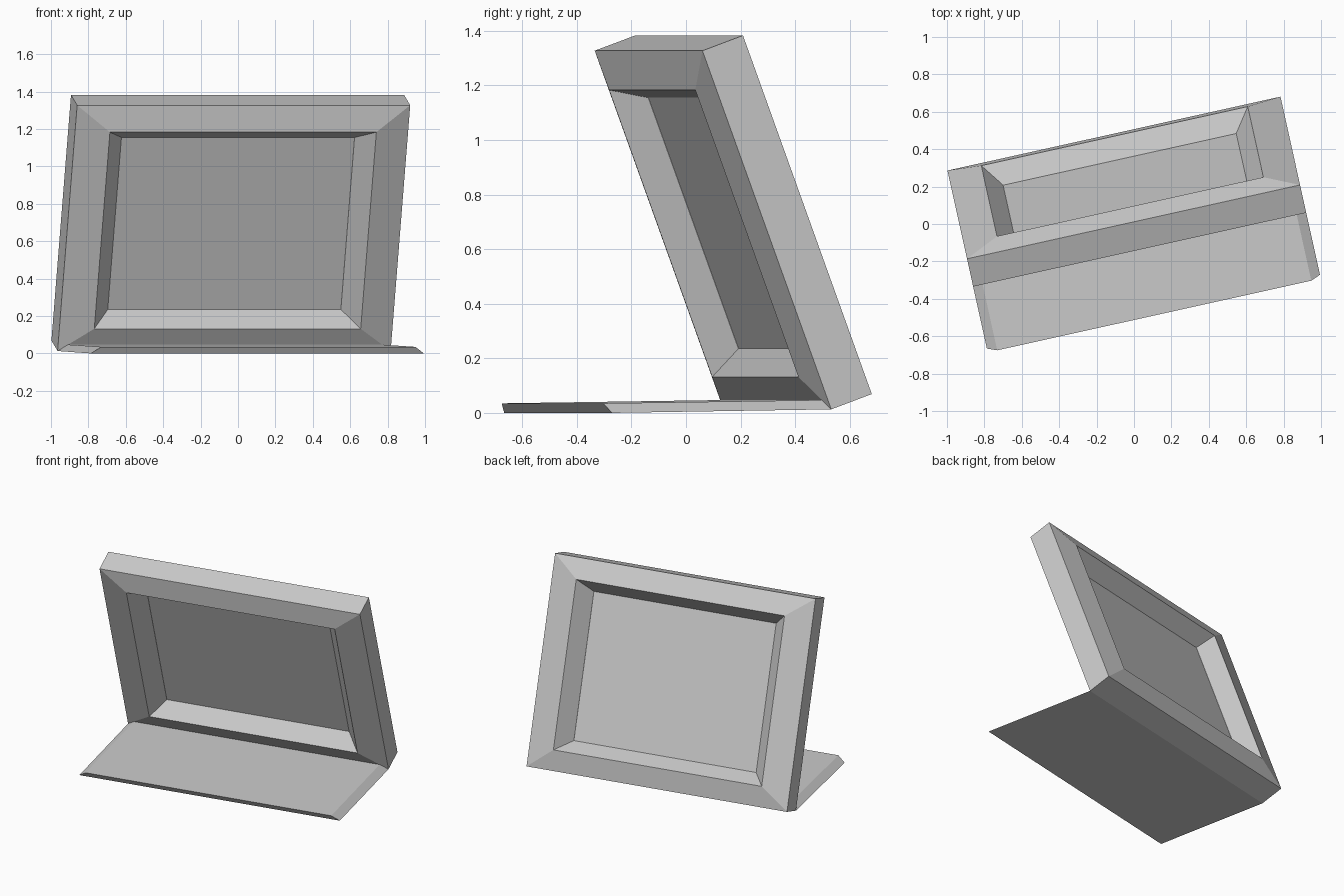
import bpy, bmesh, math
from mathutils import Matrix, Vector

cube = bpy.data.objects.get("Cube")
if cube:
    bpy.data.objects.remove(cube)

# Main sizes
HALF_W, HEIGHT, DEPTH = 0.912, 1.40, 0.162
YAW, LEAN = math.radians(12.5), math.radians(20.2)

grey = bpy.data.materials.new("plain grey")
grey.use_nodes = True
COLOUR = (0.6, 0.6, 0.6, 1)
grey.diffuse_color = COLOUR
grey.node_tree.nodes["Principled BSDF"].inputs["Base Color"].default_value = COLOUR

turn = Matrix.Rotation(YAW, 4, 'Z')
upright = turn @ Matrix.Translation((0, 0.343, 0.013)) @ Matrix.Rotation(LEAN, 4, 'X')


def rect(scale, depth):
    """Rectangle concentric with the frame at a given depth."""
    return [Vector((sx * HALF_W * scale, depth, HEIGHT / 2 * (1 + sz * scale)))
            for sx, sz in ((-1, -1), (1, -1), (1, 1), (-1, 1))]


def loft(name, loops, matrix, closed=False):
    """Bridge four-cornered loops, either into a ring or with end caps."""
    bm = bmesh.new()
    rings = [[bm.verts.new(p) for p in loop] for loop in loops]
    pairs = list(zip(rings, rings[1:]))
    if closed:
        pairs.append((rings[-1], rings[0]))
    else:
        bm.faces.new(rings[0])
        bm.faces.new(rings[-1])
    for a, b in pairs:
        for i in range(4):
            j = (i + 1) % 4
            bm.faces.new((a[i], a[j], b[j], b[i]))
    bmesh.ops.recalc_face_normals(bm, faces=bm.faces)
    mesh = bpy.data.meshes.new(name)
    bm.to_mesh(mesh)
    bm.free()
    mesh.materials.append(grey)
    obj = bpy.data.objects.new(name, mesh)
    obj.matrix_world = matrix
    bpy.context.collection.objects.link(obj)
    return obj


# Mitred frame: raised lip and sloped inner wall on both sides
profile = [(0.7, 0.072), (0.8, -0.037), (1, 0)]
profile += [(s, DEPTH - d) for s, d in reversed(profile)]
loft("frame", [rect(s, d) for s, d in profile], upright, closed=True)

# Thin recessed panel filling the opening
loft("panel", [rect(0.702, d) for d in (0.073, DEPTH - 0.073)], upright)


# Flat foot plate with bevelled ends, joined to the frame's lower edge
def plate_loop(half, front, z_front, back, z_back):
    return [Vector(p) for p in ((-half, front, z_front), (half, front, z_front),
                                (half, back, z_back), (-half, back, z_back))]


loft("foot_plate", [plate_loop(HALF_W, -0.48, 0, 0.343, 0.013),
                    plate_loop(0.86, -0.501, 0.035, 0.319, 0.047)], turn)
